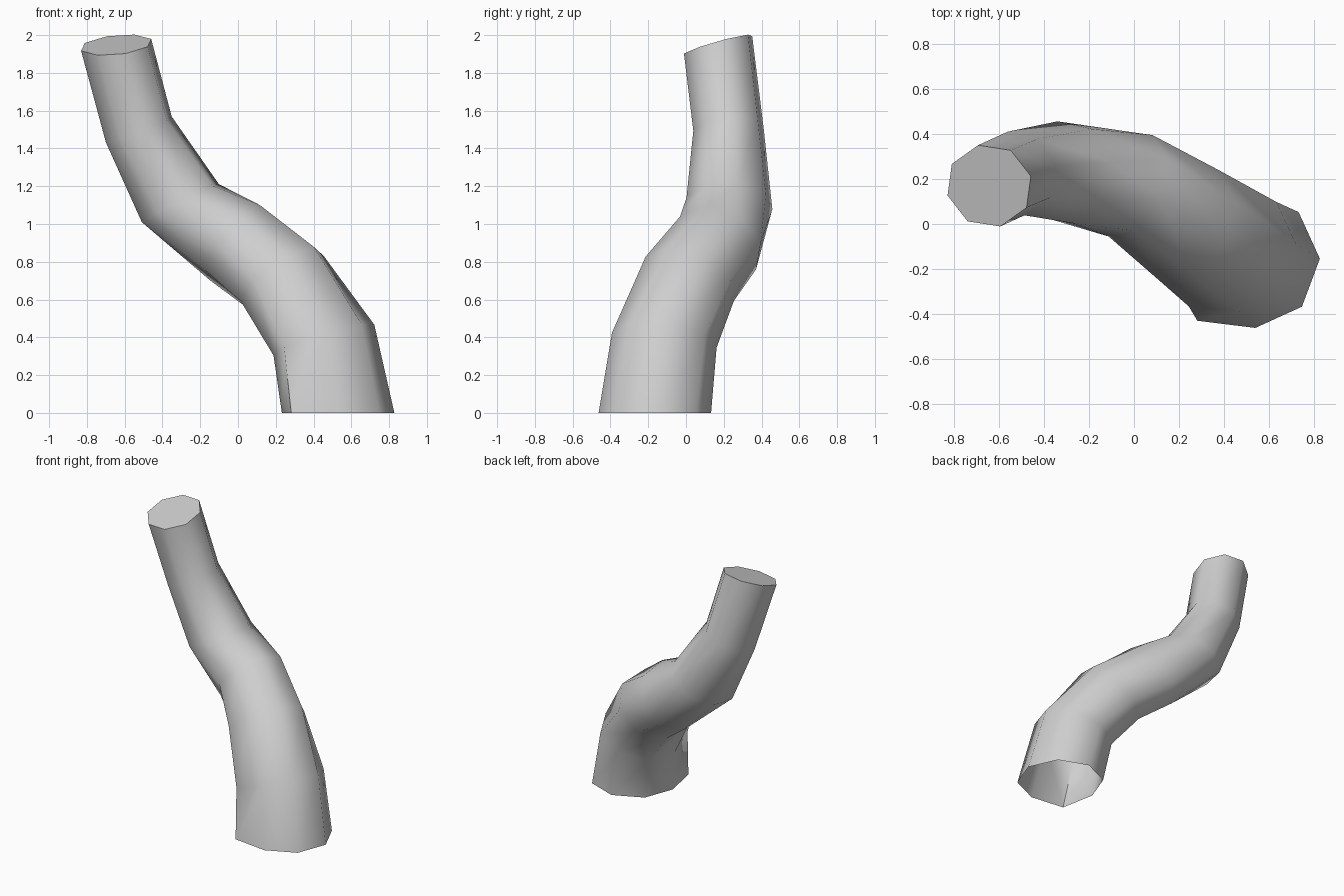
import bpy, bmesh, math
from mathutils import Vector

if "Cube" in bpy.data.objects:
    bpy.data.objects.remove(bpy.data.objects["Cube"], do_unlink=True)

SIDES = 8

# Sections from base to tip: centre, normal tilt in x and y, radius, twist, heel bulge
SECTIONS = [
    ((0.53, -0.165, 0.00), (0.00, 0.00), 0.298, 2, 1.22),
    ((0.455, -0.115, 0.385), (-0.30, 0.12), 0.28, 3, 1.18),
    ((0.235, 0.02, 0.71), (-0.54, 0.34), 0.262, 5, 1.1),
    ((-0.015, 0.17, 0.90), (-0.75, 0.32), 0.246, 8, 1.0),
    ((-0.305, 0.23, 1.11), (-0.45, 0.05), 0.232, 10, 1.0),
    ((-0.525, 0.225, 1.50), (-0.35, -0.10), 0.19, 12, 1.0),
    ((-0.645, 0.17, 1.948), (-0.10, -0.27), 0.193, 15, 1.0),
]
HEEL = 5  # the corner of each section that sticks out at the base


def add_section(bm, centre, tilt, radius, twist, bulge):
    """One tilted eight-sided ring of vertices."""
    nx, ny = tilt
    normal = Vector((nx, ny, math.sqrt(1 - nx * nx - ny * ny)))
    across = normal.cross(Vector((1, 0, 0))).normalized()
    along = across.cross(normal)
    ring = []
    for i in range(SIDES):
        a = math.radians(twist) + math.tau * i / SIDES
        r = radius * (bulge if i == HEEL else 1)
        ring.append(bm.verts.new(Vector(centre) + r * (along * math.cos(a) + across * math.sin(a))))
    return ring


# Plain grey surface
grey = bpy.data.materials.new("plain_grey")
grey.use_nodes = True
colour = (0.62, 0.62, 0.62, 1)
grey.diffuse_color = colour
grey.node_tree.nodes["Principled BSDF"].inputs["Base Color"].default_value = colour

# Bent tapering tube, open at the base and capped at the tip
bm = bmesh.new()
rings = [add_section(bm, *s) for s in SECTIONS]
for low, high in zip(rings, rings[1:]):
    for i in range(SIDES):
        j = (i + 1) % SIDES
        bm.faces.new((low[i], low[j], high[j], high[i]))
bm.faces.new(rings[-1])

mesh = bpy.data.meshes.new("bent_tube")
bm.to_mesh(mesh)
bm.free()
mesh.materials.append(grey)
tube = bpy.data.objects.new("bent_tube", mesh)
bpy.context.collection.objects.link(tube)

# Smooth sides with a crisp edge around the cap
bpy.ops.object.select_all(action="DESELECT")
tube.select_set(True)
bpy.context.view_layer.objects.active = tube
bpy.ops.object.shade_smooth_by_angle(angle=math.radians(65))
